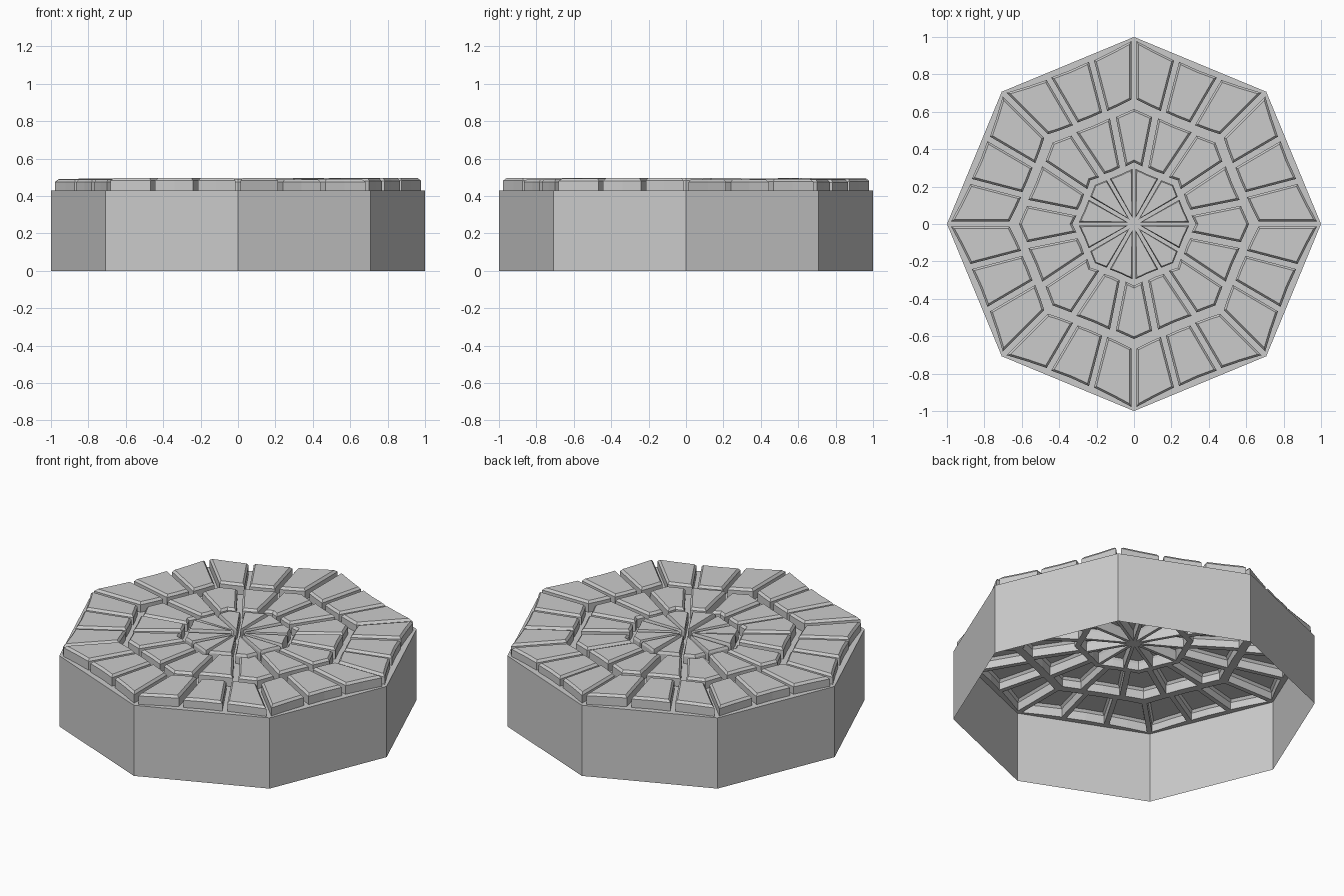
import bpy, bmesh, math, random
from mathutils import Vector

if "Cube" in bpy.data.objects:
    bpy.data.objects.remove(bpy.data.objects["Cube"])

random.seed(4)
RIM, SHOULDER, TOP = 0.43, 0.478, 0.492
E = math.pi / 4


def octagon(a, r):
    """Radius of an octagon (corner radius r, corners on the axes) at angle a."""
    return r * math.cos(E / 2) / math.cos((a % E) - E / 2)


def hollow(a, r):
    """Octagon whose sides bow slightly inward."""
    return octagon(a, r) - 0.014 * math.sin(math.pi * (a % E) / E)


def offset(pts, d):
    """Move every side of a counter-clockwise outline inward by d."""
    out = []
    for i, p in enumerate(pts):
        e0 = (p - pts[i - 1]).normalized()
        e1 = (pts[(i + 1) % len(pts)] - p).normalized()
        n0, n1 = Vector((-e0.y, e0.x)), Vector((-e1.y, e1.x))
        m = n0 + n1
        out.append(p + m * (2 * d / max(m.length_squared, 1.0)))
    return out


def stone_outline(a0, a1, r_in, r_out, gap, outer=octagon):
    """Wedge between two spokes, leaving half a gap at each spoke."""
    u0, u1 = (Vector((math.cos(a), math.sin(a))) for a in (a0, a1))
    n0, n1 = Vector((-u0.y, u0.x)) * gap, Vector((u1.y, -u1.x)) * gap
    mid = (a0 + a1) / 2
    corners = [k * E for k in range(-1, 10) if a0 + 0.01 < k * E < a1 - 0.01]
    mids = corners or [mid]
    arc = lambda f, r: [Vector((math.cos(a), math.sin(a))) * f(a, r) for a in mids]
    pts = [u0 * outer(a0, r_out) + n0] + arc(outer, r_out) + [u1 * outer(a1, r_out) + n1]
    if r_in:
        pts += [u1 * octagon(a1, r_in) + n1] + arc(octagon, r_in)[::-1] + [u0 * octagon(a0, r_in) + n0]
    else:
        pts.append(Vector((math.cos(mid), math.sin(mid))) * gap / math.sin((a1 - a0) / 2))
    return pts


def finish(name, bm):
    me = bpy.data.meshes.new(name)
    bm.to_mesh(me)
    bm.free()
    bpy.context.collection.objects.link(bpy.data.objects.new(name, me))


def add_ring(name, outlines, bevel):
    """Raised stones, open underneath, with a chamfered and slightly uneven top."""
    bm = bmesh.new()
    for pts in outlines:
        dz = random.uniform(-0.006, 0.006)
        levels = [(pts, RIM), (pts, SHOULDER + dz), (offset(pts, bevel), TOP + dz)]
        loops = [[bm.verts.new((p.x, p.y, z)) for p in ps] for ps, z in levels]
        n = len(pts)
        for lo, hi in zip(loops, loops[1:]):
            for i in range(n):
                j = (i + 1) % n
                bm.faces.new((lo[i], lo[j], hi[j], hi[i]))
        bm.faces.new(loops[-1])
    finish(name, bm)


# Angles of the spokes: three stones per octagon side in the outer ring
third = math.atan2(math.sin(E) / 3, 1 - (1 - math.cos(E)) / 3)
outer_angles = [k * E + d for k in range(8) for d in (0, third, E - third)] + [8 * E]
middle_angles = [(k + 0.5) * E / 2 for k in range(17)]
inner_angles = [k * math.pi / 6 for k in range(13)]

outer = [stone_outline(a, b, 0.665, 0.978, 0.014, hollow)
         for a, b in zip(outer_angles, outer_angles[1:])]
middle = [stone_outline(a, b, 0.33, 0.615, 0.016)
          for a, b in zip(middle_angles, middle_angles[1:])]
inner = [stone_outline(a, b, 0, 0.295, 0.009)
         for a, b in zip(inner_angles, inner_angles[1:])]

# Paving stones
add_ring("outer_stones", outer, 0.011)
add_ring("middle_stones", middle, 0.011)
add_ring("centre_stones", inner, 0.006)

# Octagonal side wall, open at the bottom
rim = [Vector((math.cos(k * E), math.sin(k * E))) for k in range(8)]
bm = bmesh.new()
lo, hi = ([bm.verts.new((p.x, p.y, z)) for p in rim] for z in (0, RIM))
for i in range(8):
    j = (i + 1) % 8
    bm.faces.new((lo[i], lo[j], hi[j], hi[i]))
finish("side_wall", bm)

# Groove floor: octagon with a hole under each stone
bm = bmesh.new()
for pts in [rim] + outer + middle + inner:
    vs = [bm.verts.new((p.x, p.y, RIM)) for p in pts]
    for i in range(len(vs)):
        bm.edges.new((vs[i - 1], vs[i]))
bmesh.ops.triangle_fill(bm, edges=bm.edges[:], use_beauty=True, normal=(0, 0, 1))
for f in bm.faces:
    f.normal_update()
    if f.normal.z < 0:
        f.normal_flip()
bmesh.ops.dissolve_limit(bm, angle_limit=0.01, verts=bm.verts[:], edges=bm.edges[:])
finish("groove_floor", bm)
